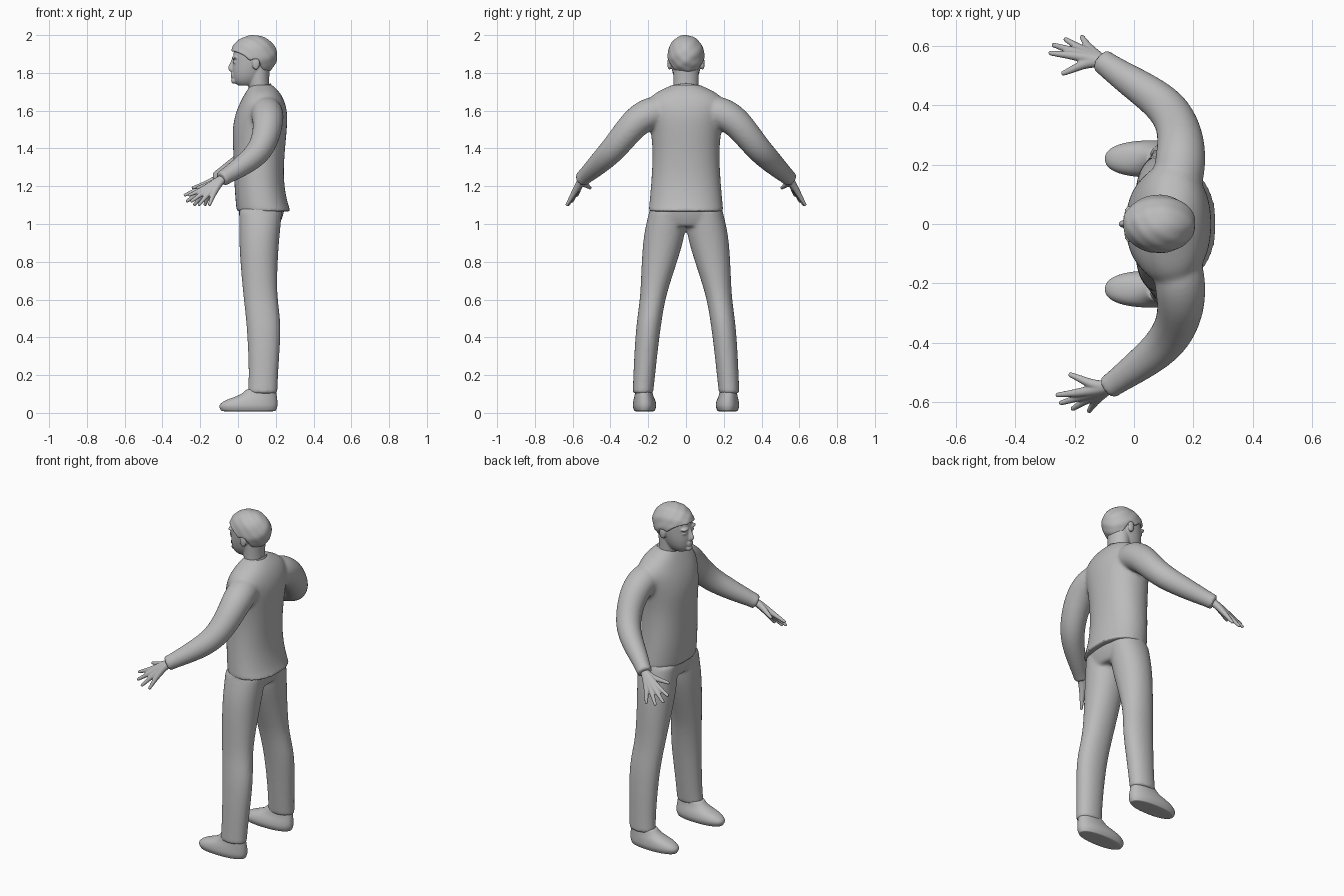
import bpy, bmesh, math
from mathutils import Vector, Matrix

cube = bpy.data.objects.get("Cube")
if cube:
    bpy.data.objects.remove(cube)

grey = bpy.data.materials.new("plain grey")
grey.use_nodes = True
grey.diffuse_color = (0.5, 0.5, 0.5, 1)
grey.node_tree.nodes["Principled BSDF"].inputs["Base Color"].default_value = (0.5, 0.5, 0.5, 1)

SIDES = (("right", 1), ("left", -1))
UP = Vector((0, 0, 1))
N = 24


def ring(c, u, v, p=1.0):
    """Superellipse of points around c, spanned by u and v."""
    pts = []
    for i in range(N):
        a = math.tau * i / N
        ca, sa = math.cos(a), math.sin(a)
        pts.append(c + u * math.copysign(abs(ca) ** p, ca) + v * math.copysign(abs(sa) ** p, sa))
    return pts


def loft(bm, rings):
    """Skin rings into a closed solid, with tight rings holding the ends."""
    def near(a, b):
        return [p.lerp(q, 0.08) for p, q in zip(a, b)]
    rings = [rings[0], near(rings[0], rings[1])] + rings[1:-1] + [near(rings[-1], rings[-2]), rings[-1]]
    loops = [[bm.verts.new(p) for p in r] for r in rings]
    for a, b in zip(loops, loops[1:]):
        for i in range(N):
            j = (i + 1) % N
            bm.faces.new((a[i], a[j], b[j], b[i]))
    bm.faces.new(loops[0])
    bm.faces.new(loops[-1])


def stack(bm, rows, s=1, p=1.0):
    """Level sections: x from, x to, y from, y to, height."""
    loft(bm, [ring(Vector(((a + b) / 2, s * (c + d) / 2, z)),
                   Vector(((b - a) / 2, 0, 0)), Vector((0, (d - c) / 2, 0)), p)
              for a, b, c, d, z in rows])


def limb(bm, path):
    """Round sections square to a path of (point, radius)."""
    pts = [Vector(p) for p, r in path]
    rings = []
    for i, (p, r) in enumerate(path):
        t = (pts[min(i + 1, len(pts) - 1)] - pts[max(i - 1, 0)]).normalized()
        u = t.cross(UP).normalized()
        rings.append(ring(pts[i], u * r, u.cross(t) * r))
    loft(bm, rings)


def blob(bm, c, size):
    m = Matrix.Translation(c) @ Matrix.Diagonal((*size, 1))
    return bmesh.ops.create_uvsphere(bm, u_segments=24, v_segments=16, radius=1, matrix=m)["verts"]


def finish(name, bm, voxel=0, soften=4):
    """Make the object; voxel merges overlapping solids into one skin."""
    bmesh.ops.recalc_face_normals(bm, faces=bm.faces)
    mesh = bpy.data.meshes.new(name)
    bm.to_mesh(mesh)
    bm.free()
    mesh.materials.append(grey)
    mesh.polygons.foreach_set("use_smooth", [True] * len(mesh.polygons))
    ob = bpy.data.objects.new(name, mesh)
    bpy.context.scene.collection.objects.link(ob)
    ob.modifiers.new("round", "SUBSURF").levels = 2
    ob.modifiers["round"].render_levels = 2
    if voxel:
        mod = ob.modifiers.new("merge", "REMESH")
        mod.mode, mod.voxel_size, mod.use_smooth_shade = "VOXEL", voxel, True
        mod = ob.modifiers.new("soften", "SMOOTH")
        mod.factor, mod.iterations = 0.5, soften


# Shirt: torso and both sleeves merged
bm = bmesh.new()
torso = [(-.008, .282, .200, 1.065), (-.012, .266, .196, 1.10), (-.02, .245, .187, 1.2),
         (-.023, .243, .180, 1.3), (-.027, .25, .178, 1.4), (-.032, .26, .188, 1.5),
         (-.017, .264, .205, 1.58), (.008, .252, .215, 1.64), (.035, .228, .175, 1.69),
         (.055, .2, .11, 1.72), (.07, .178, .07, 1.738)]
stack(bm, [(a, b, -h, h, z) for a, b, h, z in torso], p=.92)
for side, s in SIDES:
    lean = -.012 * s
    limb(bm, [((.14, s * .1, 1.6), .08), ((.155, s * .19, 1.59), .088), ((.16, s * .262, 1.545), .082),
              ((.15, s * .325, 1.47), .075), ((.12, s * .385, 1.395), .07),
              ((.065 + lean / 2, s * .437, 1.343), .063), ((-.02 + lean, s * .495, 1.288), .052),
              ((-.08 + lean, s * .538, 1.25), .042), ((-.10 + lean, s * .552, 1.237), .043)])
finish("shirt", bm, .01, 5)

# Collar band, low at the throat and high at the nape
bm = bmesh.new()
tilt = Vector((.062, 0, .031))
rows = [ring(Vector((.113, 0, 1.708)) + UP * h, tilt * k, Vector((0, .074 * k, 0)))
        for h, k in ((-.02, 1.08), (0, 1.04), (.008, .98))]
loft(bm, rows)
finish("collar", bm)

# Trousers: hips and both legs merged
bm = bmesh.new()
stack(bm, [(.003, .25, -.192, .192, 1.1), (.003, .24, -.2, .2, 1.04), (.02, .215, -.17, .17, .985)], p=.9)
leg = [(.005, .235, .0, .192, 1.08), (.005, .223, .0, .222, .96), (.008, .213, .03, .233, .85),
       (.02, .207, .08, .239, .7), (.03, .21, .11, .244, .6), (.044, .228, .13, .262, .48),
       (.052, .223, .147, .272, .35), (.057, .212, .163, .279, .2), (.052, .209, .174, .283, .1)]
for side, s in SIDES:
    stack(bm, leg, s, .95)
finish("trousers", bm, .01, 4)

# Shoes
for side, s in SIDES:
    bm = bmesh.new()
    stack(bm, [(-.088, .2, .168, .272, .008), (-.103, .21, .156, .283, .03), (-.096, .211, .157, .282, .05),
               (-.06, .209, .164, .278, .072), (.01, .206, .174, .272, .092), (.045, .2, .18, .268, .125)],
          s, .88)
    finish(side + "_shoe", bm)

# Hands: each finger runs from the wrist, so together they form the palm
for side, s in SIDES:
    bm = bmesh.new()
    lean = Vector((-.012 * s, 0, 0))
    wrist, middle = Vector((-.1, .552, 1.237)), Vector((-.235, .61, 1.115))
    back = wrist + Vector((.035, -.024, .02))
    tips = [(-.275, .577, 1.15), (-.263, .605, 1.117), (-.222, .625, 1.098), (-.165, .633, 1.097)]
    paths = []
    for tip in map(Vector, tips):
        knuckle = wrist.lerp(middle, .5) + (tip - middle) * .42
        paths.append([(back, .022), (wrist, .022), (knuckle, .016),
                      (knuckle.lerp(tip, .5), .0115), (tip, .008)])
    paths.append([(back, .022), (wrist, .022), (Vector((-.157, .54, 1.212)), .016),
                  (Vector((-.198, .52, 1.2)), .012), (Vector((-.232, .506, 1.19)), .008)])
    for path in paths:
        limb(bm, [(Vector((p.x, p.y * s, p.z)) + lean, r) for p, r in path])
    finish(side + "_hand", bm, .004, 3)

# Head, neck, features and ears merged
bm = bmesh.new()
stack(bm, [(.058, .172, -.068, .068, 1.67), (.056, .165, -.066, .066, 1.73),
           (.05, .166, -.068, .068, 1.79), (.05, .17, -.07, .07, 1.84)])
skull = [(.0, .09, .032, 1.733), (-.022, .115, .052, 1.752), (-.029, .14, .068, 1.785),
         (-.031, .165, .078, 1.825), (-.026, .185, .084, 1.865), (-.028, .19, .086, 1.91),
         (-.005, .175, .072, 1.95), (.03, .14, .045, 1.98)]
stack(bm, [(a, b, -h, h, z) for a, b, h, z in skull], p=.93)
stack(bm, [(-.032, 0, -.007, .007, 1.88), (-.044, 0, -.009, .009, 1.85),
           (-.057, 0, -.015, .015, 1.823), (-.044, 0, -.016, .016, 1.808)])
blob(bm, (-.021, 0, 1.758), (.016, .024, .016))
for z in (1.793, 1.781):
    blob(bm, (-.028, 0, z), (.011, .024, .007))
for side, s in SIDES:
    blob(bm, (-.016, s * .034, 1.88), (.018, .028, .009))
    blob(bm, (-.012, s * .034, 1.857), (.015, .016, .009))
    blob(bm, (.095, s * .088, 1.85), (.021, .011, .034))
finish("head", bm, .005, 3)

# Hair: rounded cap cut off along the hairline, with soft locks
hairline = [(-.05, 1.918), (0, 1.908), (.035, 1.89), (.065, 1.862), (.085, 1.875), (.11, 1.87), (.13, 1.805), (.3, 1.8)]
bm = bmesh.new()
m = Matrix.Translation((.083, 0, 1.89)) @ Matrix.Diagonal((.125, .098, .11, 1))
bmesh.ops.create_uvsphere(bm, u_segments=64, v_segments=40, radius=1, matrix=m)
for v in bm.verts:
    x, y, z = v.co
    low = next(a[1] + (b[1] - a[1]) * (x - a[0]) / (b[0] - a[0])
               for a, b in zip(hairline, hairline[1:]) if x <= b[0])
    if z < low:
        v.co.z = low
    else:
        lock = .002 * math.sin(70 * y + 40 * x) * math.sin(90 * z + 50 * x)
        v.co += (v.co - Vector((.083, 0, 1.89))).normalized() * lock
finish("hair", bm, .005, 2)
